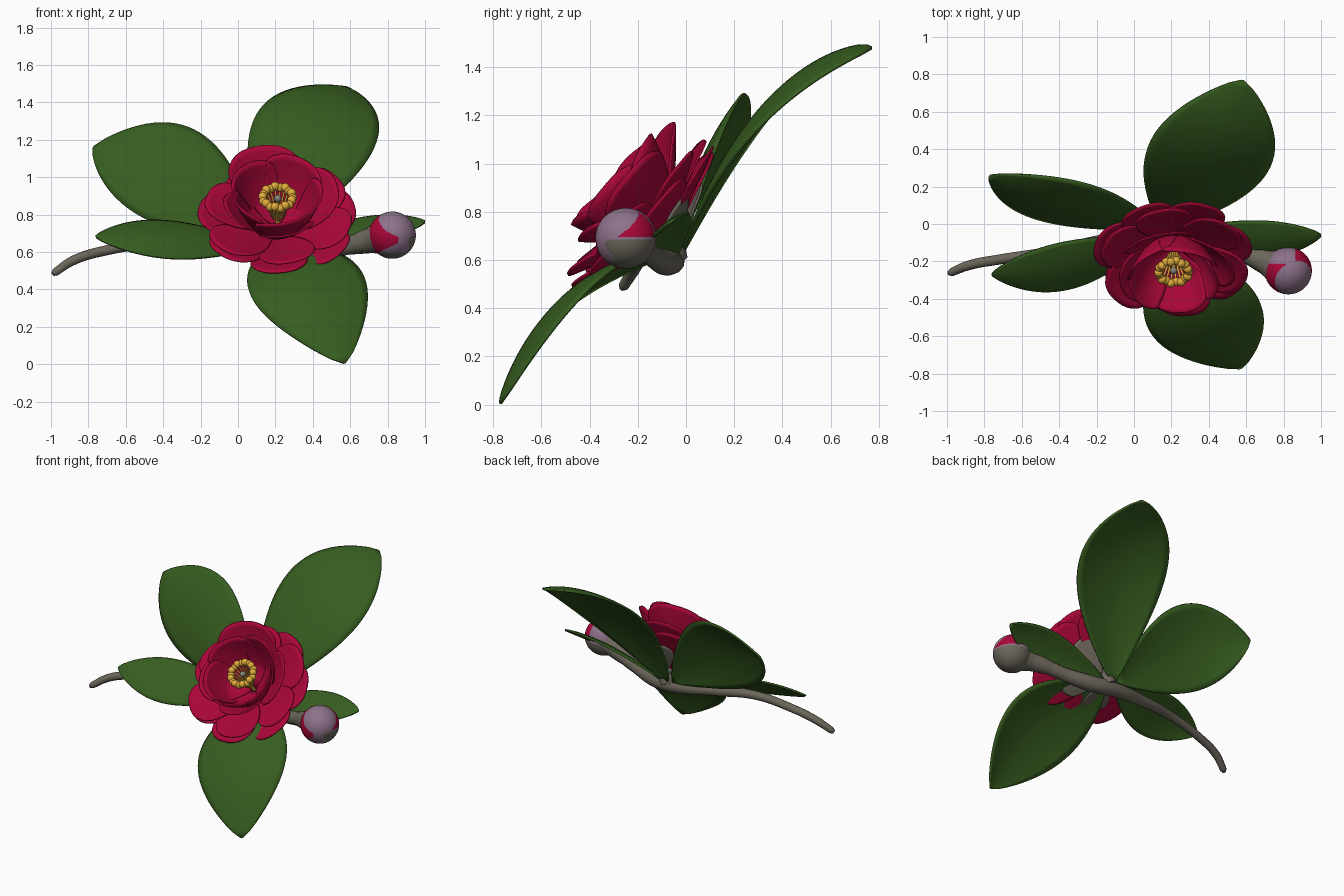
import bpy, bmesh, math
from mathutils import Vector as V

if "Cube" in bpy.data.objects:
    bpy.data.objects.remove(bpy.data.objects["Cube"])


def mat(name, r, g, b):
    m = bpy.data.materials.new(name)
    m.diffuse_color = (r, g, b, 1)
    m.use_nodes = True
    m.node_tree.nodes["Principled BSDF"].inputs["Base Color"].default_value = m.diffuse_color
    return m


RED = mat("crimson", .40, .002, .04)
GREEN = mat("leaf green", .037, .108, .014)
BARK = mat("grey bark", .15, .135, .105)
MAUVE = mat("mauve", .27, .17, .26)
GOLD = mat("gold", .76, .41, .045)
OLIVE = mat("pale grey", .25, .24, .2)


def finish(name, bm, *mats):
    me = bpy.data.meshes.new(name)
    bm.to_mesh(me)
    bm.free()
    for m in mats:
        me.materials.append(m)
    for p in me.polygons:
        p.use_smooth = True
    ob = bpy.data.objects.new(name, me)
    bpy.context.collection.objects.link(ob)
    return ob


def sheet(name, fn, nu, nv, m, thick):
    """Thin surface from fn(t in 0..1, s in -1..1)."""
    bm = bmesh.new()
    g = [[bm.verts.new(fn(i / nu, 2 * j / nv - 1)) for j in range(nv + 1)] for i in range(nu + 1)]
    for i in range(nu):
        for j in range(nv):
            bm.faces.new((g[i][j], g[i + 1][j], g[i + 1][j + 1], g[i][j + 1]))
    ob = finish(name, bm, m)
    mod = ob.modifiers.new("thickness", 'SOLIDIFY')
    mod.thickness = thick
    mod.offset = 0
    return ob


def tube(name, pts, m):
    """Smooth round tube through (x, y, z, radius) points."""
    cu = bpy.data.curves.new(name, 'CURVE')
    cu.dimensions = '3D'
    cu.bevel_depth = 1
    cu.bevel_resolution = 4
    cu.use_fill_caps = True
    cu.resolution_u = 8
    sp = cu.splines.new('BEZIER')
    sp.bezier_points.add(len(pts) - 1)
    for b, p in zip(sp.bezier_points, pts):
        b.co = p[:3]
        b.radius = p[3]
        b.handle_left_type = b.handle_right_type = 'AUTO'
    cu.materials.append(m)
    ob = bpy.data.objects.new(name, cu)
    bpy.context.collection.objects.link(ob)


def ball(name, c, r, *mats, seg=12):
    bm = bmesh.new()
    bmesh.ops.create_uvsphere(bm, u_segments=seg, v_segments=seg * 2 // 3, radius=r)
    bmesh.ops.translate(bm, verts=bm.verts, vec=c)
    return finish(name, bm, *mats)


# Leaves: base, middle and tip of the midrib, sideways direction, half width; edges curl back
def leaf(name, base, mid, tip, side, half):
    b, m, t1, side = V(base), V(mid), V(tip), V(side).normalized()
    c = 2 * m - (b + t1) / 2
    n = (t1 - b).cross(side).normalized()
    if n.z < 0:
        n = -n

    def f(t, s):
        p = b * (1 - t) ** 2 + c * 2 * t * (1 - t) + t1 * t * t
        w = half * max(math.sin(math.pi * t ** 1.05), 0) ** .8 + .006
        return p + side * s * w + n * (.14 * w * (.4 - abs(s) ** 1.8))
    sheet(name, f, 28, 14, GREEN, .012)


leaf("upper_leaf", (.16, -.02, .62), (.40, .34, 1.235), (.58, .77, 1.48), (.94, -.23, -.26), .33)
leaf("left_upper_leaf", (.12, -.02, .64), (-.36, .09, 1.02), (-.77, .26, 1.16), (.55, .3, .78), .28)
leaf("left_lower_leaf", (.1, -.07, .63), (-.36, -.23, .675), (-.76, -.27, .68), (-.16, .75, .62), .155)
leaf("lower_leaf", (.17, -.08, .62), (.365, -.485, .445), (.57, -.77, .005), (-.92, -.3, -.26), .305)
leaf("right_leaf", (.22, -.04, .62), (.65, -.085, .715), (1.0, -.06, .76), (0, .8, .6), .115)

# Twig, bud stalk and flower stalk
tube("twig", [(-.99, -.265, .482, .012), (-.975, -.258, .493, .022), (-.88, -.22, .555, .026),
              (-.72, -.19, .605, .027), (-.45, -.15, .645, .029), (-.15, -.09, .625, .038),
              (.15, -.055, .595, .05), (.31, -.085, .59, .055), (.48, -.13, .61, .046),
              (.58, -.155, .63, .046), (.7, -.2, .66, .068), (.78, -.235, .68, .1)], BARK)
tube("flower_stalk", [(.17, -.04, .60, .05), (.19, -.06, .65, .055), (.2, -.10, .70, .06)], BARK)

# Bud with mauve cap, red gaps and grey underside
BC = V((.825, -.25, .69))
bud = ball("bud", BC, .126, BARK, RED, MAUVE, seg=120)
cap = V((.35, -.5, .72)).normalized()
for p in bud.data.polygons:
    d = (p.center - BC).normalized()
    if d.dot(cap) > .55:
        p.material_index = 2
    elif d.x < .25 and d.y < .3 and d.z > -.45 + .5 * d.x or d.x > .3 and d.z > .05:
        p.material_index = 1
    elif d.z > -.05 or d.y < -.4 and d.z > -.75 and d.x < .7:
        p.material_index = 2

# Flower frame: tilted forward and up
B = V((.212, -.04, .643))
N = V((0, -.7, .715)).normalized()
U = V((1, 0, 0))
W = N.cross(U)


def local(phi, r, h, up=0):
    return B + U * (r * math.cos(phi)) + W * (r * math.sin(phi) + up) + N * h


# Petal ring: count, radius, start height, rise, radial power, height power,
# half angle, turn, tip rounding, lopsidedness towards the top
def ring(name, count, R, h0, rise, pr, ph, half, turn, tip=.2, lop=0, m=RED):
    for k in range(count):
        a = turn + 2 * math.pi * k / count
        scale = 1 + .025 * math.sin(2.4 * k + turn) + lop * math.sin(a)

        def f(t, s):
            q = t * (1 - tip * abs(s) ** 3)
            wide = half * (.8 + .2 * math.sin(math.pi * t))
            r = .02 + (R * scale - .02) * q ** pr
            h = h0 + rise * (1 + lop * math.sin(a)) * q ** ph + .016 * s * q
            return local(a + s * wide, r, h)
        sheet(name + "_%d" % (k + 1), f, 12, 14, m, .01)


ring("sepal", 5, .27, .02, .11, .9, 1.2, .5, .5, m=BARK)
ring("outer_petal", 7, .42, .05, .145, .95, 1.0, .58, .25)
ring("middle_petal", 6, .405, .09, .155, .95, .95, .62, .7, .22)
ring("upper_petal", 4, .31, .12, .235, .75, 1.1, .85, 1.85, .17, .16)
ring("cup_petal", 5, .245, .12, .28, .6, 1.5, .88, 1.1, .08, .06)

# Stamens and pistil
for k in range(18):
    a = 2 * math.pi * k / 18
    h = .325 + .01 * (k % 2)
    tube("filament_%d" % (k + 1), [(*local(a, .03, .2, .01), .006), (*local(a, .05, .27, .015), .006),
                                   (*local(a, .08, h, .02), .006)], GOLD)
    ball("anther_%d" % (k + 1), local(a, .08, h, .02), .024, GOLD)
tube("pistil", [(*local(0, 0, .12), .012), (*local(0, 0, .22, .01), .011),
                (*local(0, 0, .31, .02), .011)], GOLD)
ball("pistil_tip", local(0, 0, .32, .02), .02, OLIVE)
